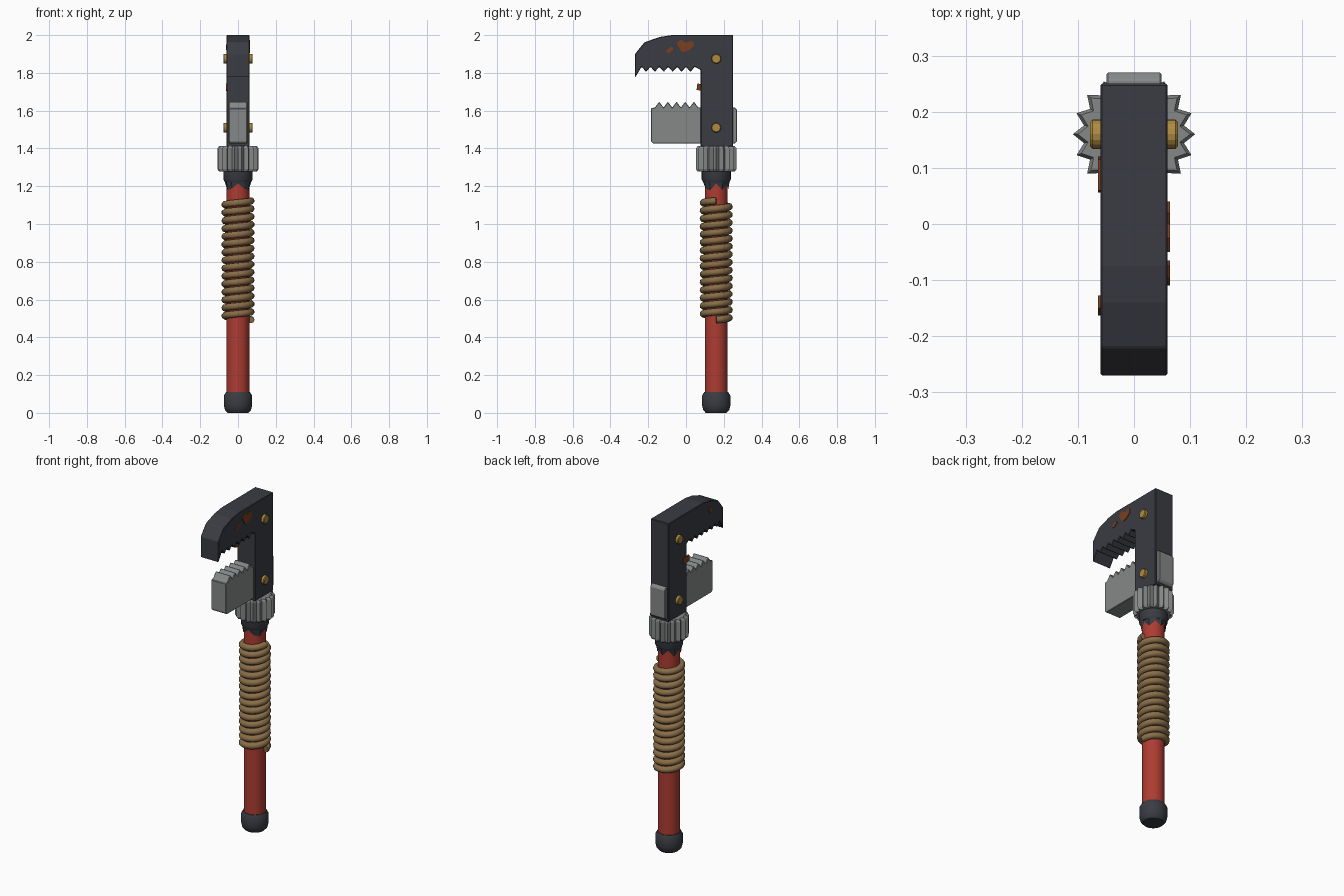
import bpy, bmesh, math
from mathutils import Vector

if "Cube" in bpy.data.objects:
    bpy.data.objects.remove(bpy.data.objects["Cube"])

AXIS_Y = 0.16  # handle axis


def material(name, rgb):
    m = bpy.data.materials.new(name)
    m.diffuse_color = (*rgb, 1)
    m.use_nodes = True
    m.node_tree.nodes["Principled BSDF"].inputs["Base Color"].default_value = m.diffuse_color
    return m


DARK = material("dark_iron", (0.042, 0.045, 0.055))
STEEL = material("steel", (0.24, 0.25, 0.25))
RED = material("red_paint", (0.42, 0.045, 0.032))
BRASS = material("brass", (0.43, 0.26, 0.055))
ROPE = material("rope", (0.25, 0.155, 0.065))
RUST = material("rust", (0.19, 0.05, 0.015))


def finish(bm, name, mat, bevel=0, smooth=False):
    bmesh.ops.recalc_face_normals(bm, faces=bm.faces)
    me = bpy.data.meshes.new(name)
    bm.to_mesh(me)
    bm.free()
    ob = bpy.data.objects.new(name, me)
    bpy.context.collection.objects.link(ob)
    me.materials.append(mat)
    if bevel:
        b = ob.modifiers.new("bevel", 'BEVEL')
        b.width, b.segments, b.limit_method = bevel, 1, 'ANGLE'
    if smooth:
        bpy.ops.object.select_all(action='DESELECT')
        ob.select_set(True)
        bpy.context.view_layer.objects.active = ob
        bpy.ops.object.shade_smooth_by_angle(angle=math.radians(35))
    return ob


def prism(name, yz, x0, x1, mat, bevel=0):
    """Extrude a y-z outline from x0 to x1."""
    bm = bmesh.new()
    f = bm.faces.new([bm.verts.new((x0, y, z)) for y, z in yz])
    r = bmesh.ops.extrude_face_region(bm, geom=[f])
    bmesh.ops.translate(bm, vec=(x1 - x0, 0, 0),
                        verts=[v for v in r["geom"] if isinstance(v, bmesh.types.BMVert)])
    return finish(bm, name, mat, bevel)


def rings(name, profile, n, mat, shape=lambda i: 1.0, drop=None, smooth=True):
    """Stack rings (radius, z) round the handle axis and cap both ends.
    shape scales the radius per vertex; drop gives the heights of the lowest ring."""
    bm = bmesh.new()
    loops = []
    for k, (r, z) in enumerate(profile):
        loop = []
        for i in range(n):
            a = math.tau * i / n
            h = drop[i] if drop and k == 0 else z
            loop.append(bm.verts.new((r * shape(i) * math.cos(a),
                                      AXIS_Y + r * shape(i) * math.sin(a), h)))
        loops.append(loop)
    for lo, hi in zip(loops, loops[1:]):
        for i in range(n):
            j = (i + 1) % n
            bm.faces.new((lo[i], lo[j], hi[j], hi[i]))
    if not drop:
        bm.faces.new(loops[0])
    bm.faces.new(loops[-1])
    return finish(bm, name, mat, smooth=smooth)


# Handle, end cap and collar
rings("handle", [(0.06, 0.08), (0.06, 1.27)], 32, RED)
rings("end_cap", [(0.055, 0), (0.069, 0.015), (0.075, 0.04), (0.075, 0.09), (0.064, 0.11)], 32, DARK)
rings("collar", [(0.07, 1.222), (0.077, 1.235), (0.077, 1.29)], 24, DARK)
rings("collar_chipped_edge", [(0.064, 1.2), (0.071, 1.225), (0.071, 1.26)], 12, DARK,
      drop=[1.215, 1.18, 1.21, 1.185, 1.218, 1.18, 1.21, 1.18, 1.188, 1.215, 1.188, 1.178], smooth=False)

# Knurled adjusting nut with 18 ridges
rings("adjusting_nut", [(0.1, 1.278), (0.109, 1.29), (0.109, 1.4), (0.1, 1.412)], 36, STEEL,
      shape=lambda i: 1.0 if i % 2 == 0 else 0.83, smooth=False)

# Rope grip: helix swept as a round tube
TURNS, STEPS = 15, 24
cu = bpy.data.curves.new("rope_grip", 'CURVE')
cu.dimensions = '3D'
cu.bevel_depth, cu.bevel_resolution, cu.use_fill_caps = 0.019, 2, True
sp = cu.splines.new('POLY')
sp.points.add(TURNS * STEPS)
for i, p in enumerate(sp.points):
    a = math.tau * i / STEPS
    p.co = (0.069 * math.cos(a), AXIS_Y + 0.069 * math.sin(a), 0.493 + 0.63 * i / (TURNS * STEPS), 1)
cu.materials.append(ROPE)
rope = bpy.data.objects.new("rope_grip", cu)
bpy.context.collection.objects.link(rope)


def teeth(y0, step, count, base, tip):
    """Saw tooth outline running in +y."""
    pts = []
    for i in range(count):
        pts += [(y0 + i * step, base), (y0 + (i + 0.5) * step, tip)]
    return pts + [(y0 + count * step, base)]


# Hook jaw with shank
hook = [(0.25, 1.41), (0.25, 2.0), (-0.075, 2.0), (-0.14, 1.99), (-0.22, 1.962), (-0.27, 1.9), (-0.27, 1.775)]
hook += teeth(-0.235, 0.047, 6, 1.832, 1.806) + [(0.078, 1.815), (0.078, 1.41)]
prism("hook_jaw", hook, -0.06, 0.06, DARK, 0.003)

# Sliding jaw passing through the shank
slide = [(0.27, 1.605), (0.27, 1.437), (0.258, 1.425), (-0.173, 1.425), (-0.185, 1.437), (-0.185, 1.612)]
slide += teeth(-0.165, 0.046, 5, 1.617, 1.647) + [(0.08, 1.617), (0.258, 1.617)]
prism("sliding_jaw", slide, -0.049, 0.049, STEEL, 0.003)

# Brass pins through the shank
for label, z in (("upper", 1.875), ("lower", 1.51)):
    disc = [(AXIS_Y + 0.026 * math.cos(math.tau * i / 16), z + 0.026 * math.sin(math.tau * i / 16))
            for i in range(16)]
    prism(label + "_pin", disc, -0.078, 0.078, BRASS, 0.004)


# Rust flakes: thin irregular patches on the cheeks
def flake(name, y, z, outline, side):
    prism(name, [(y + a, z + b) for a, b in outline], side * 0.055, side * 0.064, RUST)


flake("rust_right_large", 0, 1.94, [(-0.05, 0.02), (-0.035, -0.01), (-0.02, -0.03), (0.01, -0.025),
      (0.04, 0.0), (0.04, 0.025), (0.02, 0.03), (0.0, 0.02), (-0.025, 0.035)], 1)
flake("rust_right_small", -0.09, 1.92, [(-0.02, -0.01), (0.0, -0.015), (0.025, 0.005), (0.015, 0.02), (-0.005, 0.008)], 1)
flake("rust_left_shank", 0.09, 1.725, [(-0.034, -0.015), (-0.01, -0.02), (0.03, -0.01), (0.025, 0.015), (-0.03, 0.018)], -1)
flake("rust_left_jaw", -0.145, 1.935, [(-0.018, -0.01), (0.01, -0.015), (0.018, 0.008), (-0.005, 0.015)], -1)
